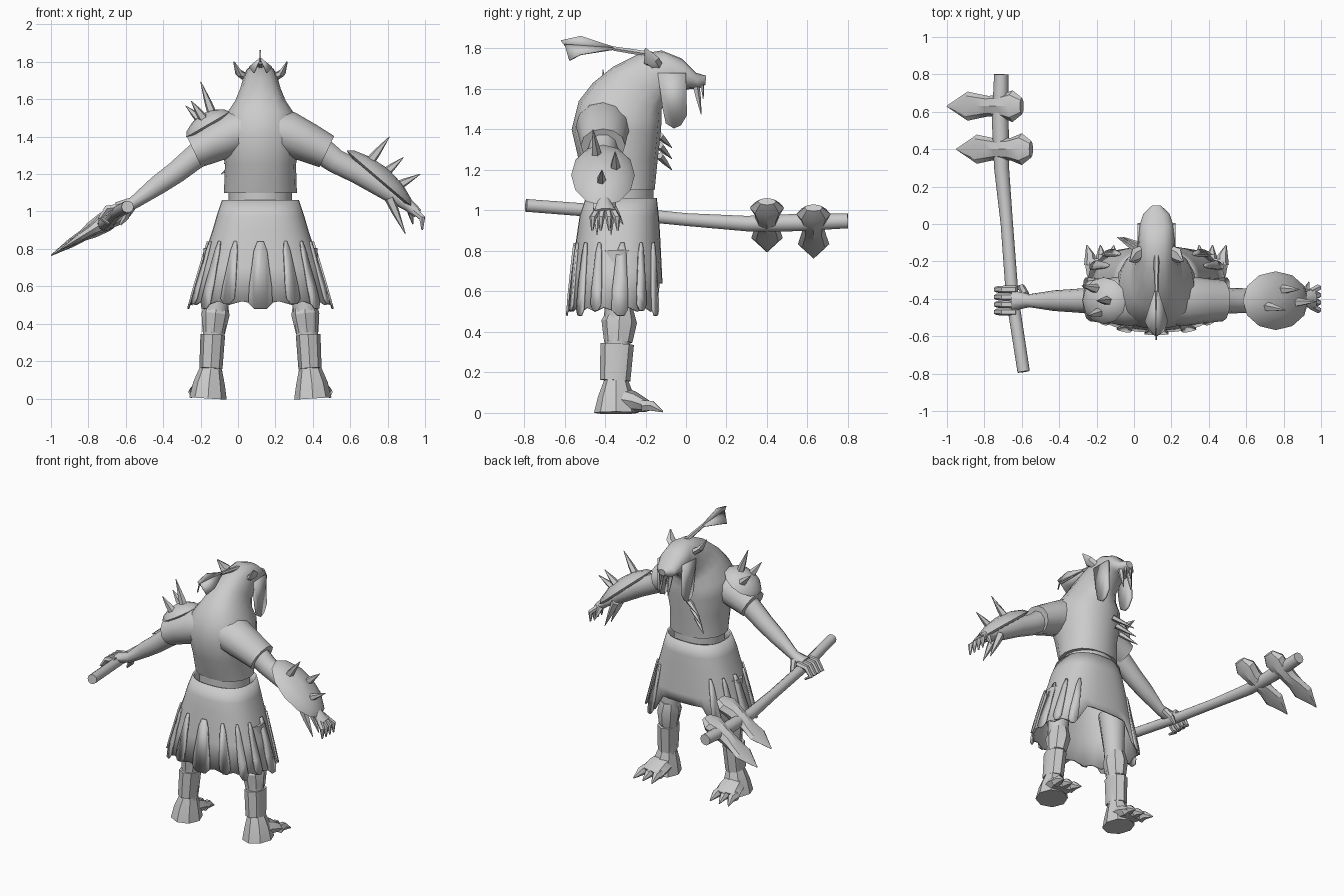
import bpy, bmesh, math
from mathutils import Vector as V

if "Cube" in bpy.data.objects:
    bpy.data.objects.remove(bpy.data.objects["Cube"])

MID = 0.12      # body centre line
ARM_Y = -0.41
GREY = (0.6, 0.6, 0.6, 1)
mat = bpy.data.materials.new("plain_grey")
mat.use_nodes = True
mat.diffuse_color = GREY
mat.node_tree.nodes["Principled BSDF"].inputs["Base Color"].default_value = GREY


def finish(name, bm, thick=0, angle=40):
    bmesh.ops.recalc_face_normals(bm, faces=bm.faces)
    me = bpy.data.meshes.new(name)
    bm.to_mesh(me)
    bm.free()
    me.materials.append(mat)
    me.shade_smooth()
    me.set_sharp_from_angle(angle=math.radians(angle))
    ob = bpy.data.objects.new(name, me)
    bpy.context.collection.objects.link(ob)
    if thick:
        mod = ob.modifiers.new("thickness", "SOLIDIFY")
        mod.thickness = thick
        mod.offset = 0
    return ob


def loft(name, rings, caps=True, thick=0, angle=40):
    bm = bmesh.new()
    rows = [[bm.verts.new(p) for p in r] for r in rings]
    n = len(rows[0])
    for a, b in zip(rows, rows[1:]):
        for i in range(n):
            j = (i + 1) % n
            bm.faces.new((a[i], a[j], b[j], b[i]))
    if caps:
        bm.faces.new(rows[0])
        bm.faces.new(rows[-1])
    return finish(name, bm, thick, angle)


def tube(name, pts, radii, ref=(0, 1, 0), sides=10, angle=40):
    """Sweep ellipses along a path; the first radius lies along ref."""
    pts = [V(p) for p in pts]
    rings = []
    for i, p in enumerate(pts):
        t = (pts[min(i + 1, len(pts) - 1)] - pts[max(i - 1, 0)]).normalized()
        a = (V(ref) - t * V(ref).dot(t)).normalized()
        b = t.cross(a)
        r = radii[i] if isinstance(radii[i], tuple) else (radii[i],) * 2
        turns = [2 * math.pi * k / sides for k in range(sides)]
        rings.append([p + a * r[0] * math.cos(u) + b * r[1] * math.sin(u) for u in turns])
    return loft(name, rings, angle=angle)


def spike(name, base, tip, r, sides=5):
    base, tip = V(base), V(tip)
    ref = (1, 0, 0) if abs((tip - base).normalized().y) > 0.8 else (0, 1, 0)
    return tube(name, [base, base.lerp(tip, 0.4), tip], [r, r * 0.75, 0.002], ref, sides)


def plate(name, outline, thick):
    bm = bmesh.new()
    bm.faces.new([bm.verts.new(p) for p in outline])
    bmesh.ops.triangulate(bm, faces=bm.faces)
    return finish(name, bm, thick)


def dome(name, centre, normal, radii, height):
    c, n = V(centre), V(normal).normalized()
    steps = [(0, 0.85), (0.15, 1), (0.5, 0.86), (0.85, 0.5), (1, 0.08)]
    return tube(name, [c + n * height * h for h, s in steps],
                [(radii[0] * s, radii[1] * s) for h, s in steps], sides=12)


# Torso and hood: back point, front point, half width, swept up and over the head
sections = [(-.48, 1.10, -.155, 1.10, .195), (-.53, 1.25, -.14, 1.25, .19),
            (-.565, 1.4, -.125, 1.38, .215), (-.53, 1.54, -.12, 1.45, .20),
            (-.46, 1.63, -.12, 1.50, .145), (-.36, 1.71, -.10, 1.54, .115),
            (-.24, 1.77, -.06, 1.57, .10), (-.12, 1.79, -.02, 1.59, .095),
            (-.02, 1.75, .02, 1.60, .088), (.05, 1.68, .06, 1.60, .07),
            (.10, 1.665, .095, 1.62, .025)]
rings = []
for y0, z0, y1, z1, w in sections:
    ring = []
    for k in range(16):
        u = 2 * math.pi * k / 16
        f = 0.5 - 0.5 * math.cos(u)
        side = math.copysign(abs(math.sin(u)) ** 0.8, math.sin(u))
        ring.append((MID + w * side, y0 + (y1 - y0) * f, z0 + (z1 - z0) * f))
    rings.append(ring)
loft("torso_and_hood", rings)
tube("waist", [(MID, -.32, 1.0), (MID, -.32, 1.12)], [(.16, .17)] * 2, sides=16)

# Skirt: boxy rings widening downwards, raised at the front centre
levels = [(1.06, .20, -.49, -.15), (.97, .23, -.52, -.14), (.9, .25, -.53, -.135),
          (.7, .315, -.56, -.125), (.5, .37, -.575, -.115)]


def skirt_point(u, z, out=0):
    for hi, lo in zip(levels, levels[1:]):
        if z >= lo[0] - .05:
            break
    f = (hi[0] - z) / (hi[0] - lo[0])
    w, y0, y1 = [a + (b - a) * f for a, b in zip(hi[1:], lo[1:])]
    soft = lambda v: math.copysign(abs(v) ** 0.8, v)
    return V((MID + (w + out) * soft(math.cos(u)),
              (y0 + y1) / 2 + ((y1 - y0) / 2 + out) * soft(math.sin(u)), z))


count = 32
turns = [2 * math.pi * k / count for k in range(count)]
rings = [[skirt_point(u, z) for u in turns] for z in (1.06, .97, .9, .7)]
rings.append([skirt_point(u, .64 if abs(u - math.pi / 2) < .55 else .5 + .02 * (k % 2))
              for k, u in enumerate(turns)])
loft("skirt", rings, caps=False, thick=.012)

# Hanging strips around the skirt
for i in range(13):
    u = math.radians(130 + i * 280 / 12)
    low = .48 + .025 * (i % 2)
    left = [(.84, .03), (.79, .07), (.6, .11), (low + .03, .11), (low, .05)]
    edge = [skirt_point(u - h, z, .012) for z, h in left]
    edge += [skirt_point(u + h, z, .012) for z, h in reversed(left)]
    plate("skirt_strip", edge, .01)

for s, tag in ((1, "left"), (-1, "right")):
    X = lambda x: MID + s * (x - MID)
    # Legs with knee and shin guards
    tube(tag + "_leg", [(X(.34), -.34, .8), (X(.355), -.335, .53), (X(.36), -.335, .44),
                        (X(.375), -.34, .3), (X(.385), -.345, .1)],
         [.09, (.065, .07), (.075, .065), .058, .058])
    tube(tag + "_knee_guard", [(X(.355), -.32, .52), (X(.36), -.33, .45), (X(.37), -.335, .35)],
         [(.06, .06), (.088, .075), (.07, .06)], sides=8, angle=25)
    tube(tag + "_shin_guard", [(X(.375), -.34, .34), (X(.385), -.35, .16)],
         [(.083, .066), (.075, .062)], sides=8)
    # Feet with clawed toes
    tube(tag + "_ankle", [(X(.385), -.345, .16), (X(.395), -.345, .08), (X(.40), -.345, 0)],
         [(.06, .06), (.09, .085), (.11, .10)], sides=8, angle=25)
    tube(tag + "_foot", [(X(.395), -.34, .07), (X(.405), -.26, .055), (X(.415), -.19, .032)],
         [(.07, .065), (.088, .052), (.09, .03)], (1, 0, 0), 8, 25)
    for dx in (-.06, 0, .06):
        tube(tag + "_toe", [(X(.415 + dx), -.22, .035), (X(.415 + dx), -.17, .035),
                            (X(.42 + dx * 1.2), -.115, .006)], [.032, .028, .004], (1, 0, 0), 6)
    # Sleeves
    tube(tag + "_sleeve", [(X(.14), -.40, 1.44), (X(.27), -.41, 1.415), (X(.38), ARM_Y, 1.365),
                           (X(.475), ARM_Y, 1.32)],
         [(.13, .12), (.135, .12), (.12, .105), (.11, .092)], sides=12)
    # Ears, hanging hood flaps and tusks
    tube(tag + "_ear", [(X(.185), -.14, 1.71), (X(.235), -.17, 1.74), (X(.262), -.20, 1.80)],
         [(.03, .025), (.042, .02), (.004, .004)], sides=6)
    flap = [(-.14, 1.68), (0, 1.68), (.005, 1.47), (-.025, 1.42), (-.06, 1.405),
            (-.10, 1.43), (-.115, 1.5)]
    plate(tag + "_hood_flap", [(X(.215), y, z) for y, z in flap], .015)
    spike(tag + "_tusk", (X(.155), .05, 1.61), (X(.15), .075, 1.475), .018)
    spike(tag + "_fang", (X(.14), .08, 1.63), (X(.14), .085, 1.55), .01)

# Crest feathers
tube("crest_stem", [(MID, -.17, 1.77), (MID, -.36, 1.80)], [.016, .012], (1, 0, 0), 6)
plate("crest_middle_feather", [(MID, -.33, 1.80), (MID, -.52, 1.862), (MID, -.62, 1.84),
                               (MID, -.59, 1.80)], .008)
for s in (1, -1):
    plate("crest_side_feather", [(MID, -.33, 1.80), (MID, -.60, 1.82), (MID + s * .035, -.575, 1.74),
                                 (MID + s * .06, -.52, 1.77)], .008)

# Left arm, hand and round arm guard
tube("left_arm", [(.40, ARM_Y, 1.36), (.52, ARM_Y, 1.27), (.64, ARM_Y, 1.21), (.8, ARM_Y, 1.11),
                  (.91, -.405, 1.035), (.96, -.40, .99)],
     [.08, .068, .065, .055, .035, (.06, .028)])
for k in range(4):
    y = -.46 + k * .04
    tube("left_finger", [(.945, y * .6 - .16, 1.0), (.985, y, .965), (.985, y * 1.05 + .02, .90)],
         [.02, .018, .005], sides=6)
spike("left_thumb", (.92, -.36, 1.01), (.935, -.31, .93), .02)
for y in (-.44, -.37):
    spike("left_wrist_spike", (.81, y, 1.07), (.895, y, .88), .028)
dome("arm_guard", (.75, ARM_Y, 1.165), (.65, 0, .76), (.157, .232), .08)
for base, tip in (((.70, -.44, 1.26), (.81, -.46, 1.40)), ((.78, -.35, 1.20), (.885, -.35, 1.29)),
                  ((.84, -.42, 1.13), (.975, -.415, 1.20))):
    spike("arm_guard_spike", base, tip, .028)

# Right arm, hand and spiked shoulder pad
tube("right_arm", [(-.14, ARM_Y, 1.36), (-.25, ARM_Y, 1.275), (-.33, ARM_Y, 1.21), (-.43, ARM_Y, 1.14),
                   (-.56, ARM_Y, 1.045), (-.65, ARM_Y, 1.02)],
     [.08, .068, .062, .055, .035, (.055, .03)])
for k in range(4):
    y = -.47 + k * .04
    tube("right_finger", [(-.63, y, 1.025), (-.70, y, 1.015), (-.735, y, .965), (-.69, y, .935)],
         [.02, .02, .017, .008], sides=6)
tube("right_thumb", [(-.58, -.38, 1.03), (-.60, -.34, .97), (-.63, -.34, .93)], [.022, .02, .008], sides=6)
dome("shoulder_pad", (-.155, ARM_Y, 1.455), (-.5, 0, .86), (.125, .135), .075)
for base, tip in (((-.13, -.41, 1.50), (-.20, -.41, 1.695)), ((-.19, -.35, 1.48), (-.28, -.33, 1.565)),
                  ((-.18, -.47, 1.49), (-.25, -.49, 1.59))):
    spike("shoulder_spike", base, tip, .028)

# Claws strung over the chest
for k in range(3):
    spike("chest_claw", (.07 - k * .03, -.13, 1.37 - k * .05),
          (-.06 - k * .015, -.07, 1.31 - k * .055), .02)

# Weapon shaft and its two stone heads
tube("weapon_shaft", [(-.59, -.79, 1.025), (-.65, -.4, .995), (-.68, 0, .955), (-.708, .3, .935),
                      (-.715, .55, .94), (-.71, .8, .948)],
     [.033, .034, .033, .04, .045, .038], (1, 0, 0))
outline = [(0, .045, .02), (.05, .085, .045), (.11, .06, .055), (.18, .055, .045),
           (.23, .065, .03), (.29, .078, .025), (.40, .003, .003)]
for x, y in ((-.6, .63), (-.55, .4)):
    tube("stone_head", [(x - d, y, .765 + (x + 1 - d) * .62) for d, w, t in outline],
         [(w, t) for d, w, t in outline], sides=8, angle=25)
